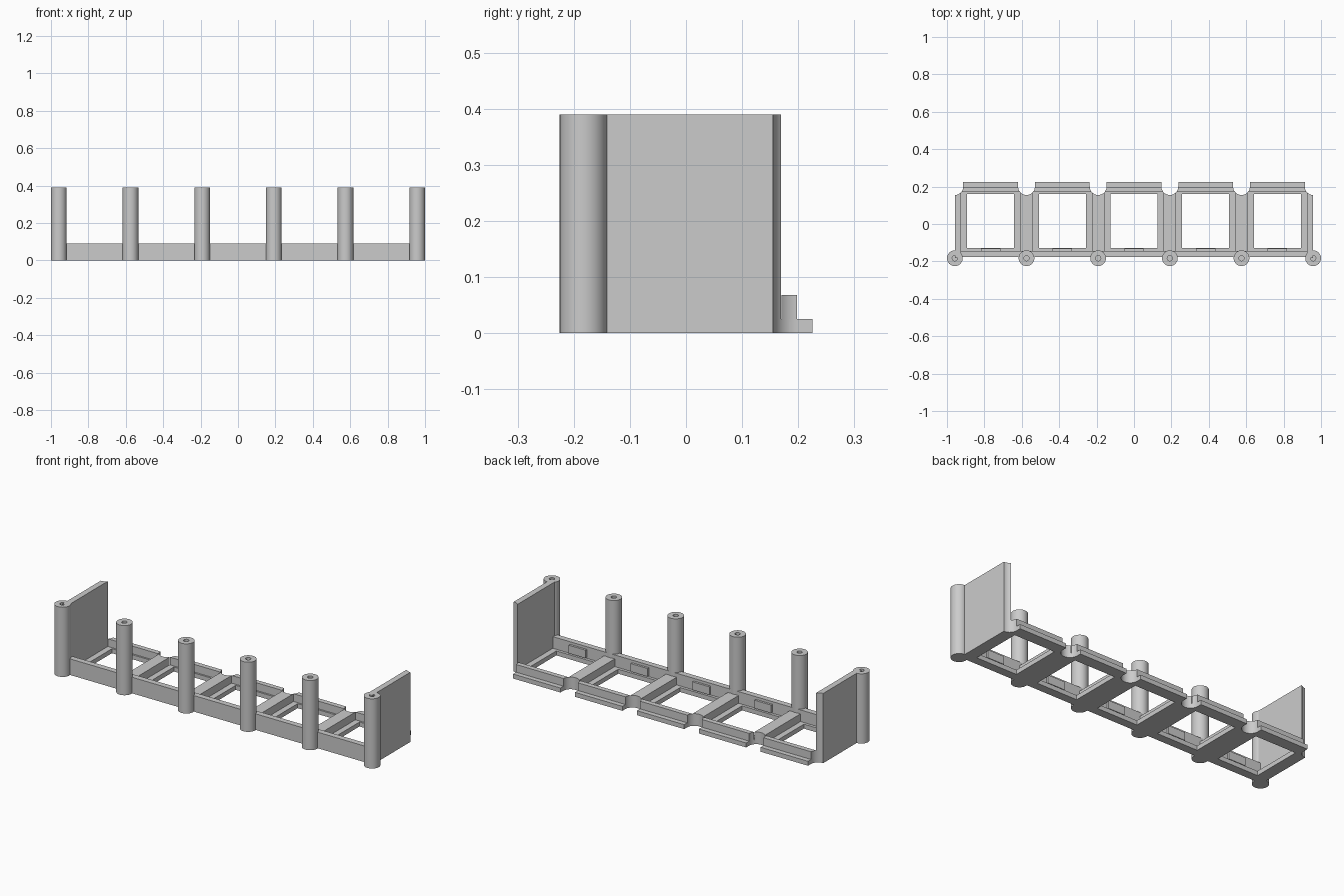
import bpy, bmesh, math

if "Cube" in bpy.data.objects:
    bpy.data.objects.remove(bpy.data.objects["Cube"])

PITCH = 0.3832
POST_X = [-0.958 + i * PITCH for i in range(6)]
CELL_X = [(a + b) / 2 for a, b in zip(POST_X, POST_X[1:])]
POST_Y, POST_R, TALL = -0.183, 0.042, 0.39
WALL = 0.033           # half thickness of a rib
END = POST_X[-1]

grey = bpy.data.materials.new("grey plastic")
grey.diffuse_color = (0.6, 0.6, 0.6, 1)
grey.use_nodes = True
grey.node_tree.nodes["Principled BSDF"].inputs["Base Color"].default_value = grey.diffuse_color


def finish(name, bm):
    bmesh.ops.recalc_face_normals(bm, faces=bm.faces)
    mesh = bpy.data.meshes.new(name)
    bm.to_mesh(mesh)
    bm.free()
    mesh.materials.append(grey)
    ob = bpy.data.objects.new(name, mesh)
    bpy.context.collection.objects.link(ob)
    return ob


def prism(name, outline, z0, z1):
    bm = bmesh.new()
    face = bm.faces.new([bm.verts.new((x, y, z0)) for x, y in outline])
    ext = bmesh.ops.extrude_face_region(bm, geom=[face])
    top = [v for v in ext["geom"] if isinstance(v, bmesh.types.BMVert)]
    bmesh.ops.translate(bm, verts=top, vec=(0, 0, z1 - z0))
    return finish(name, bm)


def box(name, x0, x1, y0, y1, z0, z1):
    return prism(name, [(x0, y0), (x1, y0), (x1, y1), (x0, y1)], z0, z1)


def select(ob):
    bpy.ops.object.select_all(action='DESELECT')
    ob.select_set(True)
    bpy.context.view_layer.objects.active = ob


def smooth(ob):
    select(ob)
    bpy.ops.object.shade_smooth_by_angle(angle=math.radians(35))


def cut(ob, cutters):
    select(ob)
    for c in cutters:
        mod = ob.modifiers.new("cut", 'BOOLEAN')
        mod.operation, mod.solver, mod.object = 'DIFFERENCE', 'EXACT', c
        bpy.ops.object.modifier_apply(modifier=mod.name)
    smooth(ob)


# Cutters: rounded notches that clear the posts of a neighbouring row
notches = []
for x in POST_X:
    pts = [(x + 0.045 * math.cos(math.pi + math.pi * i / 24),
            0.2 + 0.045 * math.sin(math.pi + math.pi * i / 24)) for i in range(25)]
    pts += [(x + 0.045, 0.3), (x - 0.045, 0.3)]
    notches.append(prism("notch_cutter", pts, -0.1, 0.5))

# Cutters: one opening per cell
openings = [box("opening_cutter", x - 0.126, x + 0.126, -0.128, 0.16, -0.1, 0.1)
            for x in CELL_X]

# Floor frame with its back lip
floor = box("floor_frame", -END, END, -0.176, 0.225, 0, 0.025)
cut(floor, openings + notches)

# Raised back rail
rail = box("back_rail", -END, END, 0.17, 0.198, 0.02, 0.068)
cut(rail, notches)

# Ribs between cells
for x, n in list(zip(POST_X, notches))[1:-1]:
    cut(box("rib", x - WALL, x + WALL, -0.15, 0.19, 0.02, 0.068), [n])

# Tall end walls
for s, n in ((-1, notches[0]), (1, notches[-1])):
    xs = sorted((s * END, s * (END - WALL)))
    cut(box("end_wall", *xs, POST_Y, 0.19, 0, TALL), [n])

# Front wall and the small pads on its inner face
box("front_wall", -END, END, -0.176, -0.144, 0, 0.09)
for x in CELL_X:
    box("wall_pad", x - 0.052, x + 0.052, -0.146, -0.132, 0.03, 0.075)

# Round posts with a blind screw hole in the top
PROFILE = [(POST_R, 0), (POST_R, TALL), (0.014, TALL), (0.014, 0.09)]
SIDES = 40
for x in POST_X:
    bm = bmesh.new()
    rings = [[bm.verts.new((x + r * math.cos(2 * math.pi * k / SIDES),
                            POST_Y + r * math.sin(2 * math.pi * k / SIDES), z))
              for k in range(SIDES)] for r, z in PROFILE]
    for lo, hi in zip(rings, rings[1:]):
        for k in range(SIDES):
            j = (k + 1) % SIDES
            bm.faces.new((lo[k], lo[j], hi[j], hi[k]))
    bm.faces.new(rings[0])
    bm.faces.new(rings[-1])
    smooth(finish("post", bm))

# Remove the cutters
for c in notches + openings:
    bpy.data.objects.remove(c, do_unlink=True)
